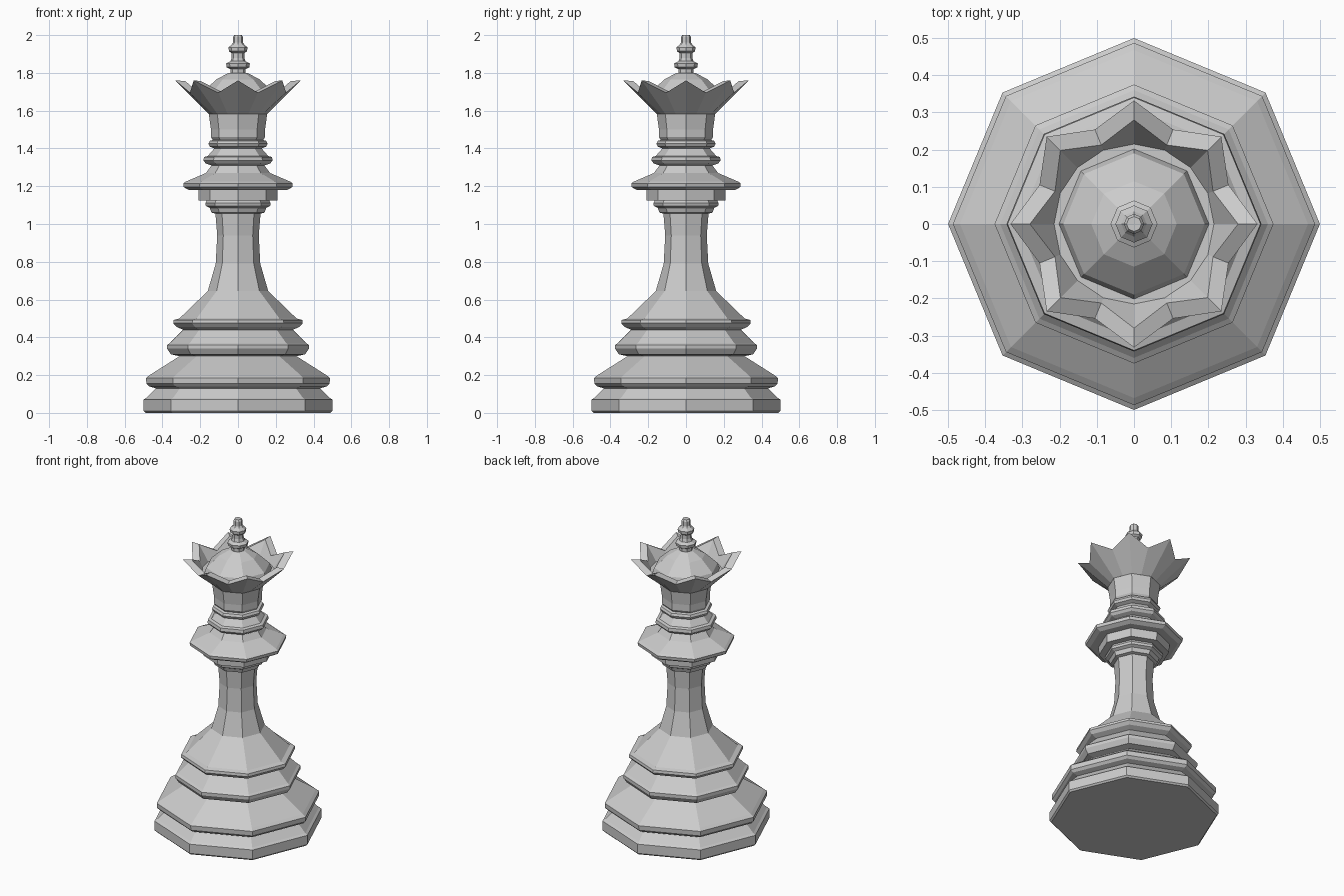
import bpy, bmesh
from math import cos, sin, pi


def loft(name, rings, close=False):
    """Skin a list of equal-length rings of points into one flat-shaded object."""
    bm = bmesh.new()
    vs = [[bm.verts.new(p) for p in ring] for ring in rings]
    n = len(vs[0])
    for a, b in zip(vs, vs[1:]):
        for i in range(n):
            j = (i + 1) % n
            bm.faces.new((a[i], a[j], b[j], b[i]))
    bm.faces.new(vs[0][::-1])
    bm.faces.new(vs[-1])
    bmesh.ops.recalc_face_normals(bm, faces=bm.faces[:])
    me = bpy.data.meshes.new(name)
    bm.to_mesh(me)
    bm.free()
    ob = bpy.data.objects.new(name, me)
    bpy.context.collection.objects.link(ob)
    return ob


def octagon(r, z):
    return [(r * cos(i * pi / 4), r * sin(i * pi / 4), z) for i in range(8)]


def star(rt, zt, rv, zv):
    """16-point ring alternating between points and valleys."""
    out = []
    for i in range(16):
        r, z = (rv, zv) if i % 2 else (rt, zt)
        out.append((r * cos(i * pi / 8), r * sin(i * pi / 8), z))
    return out


def turned(name, profile):
    return loft(name, [octagon(r, z) for r, z in profile])


# Stepped foot
turned("foot", [(.49, 0), (.5, .01), (.5, .07), (.485, .08), (.435, .13),
                (.47, .14), (.485, .155), (.487, .185), (.468, .2), (.31, .3),
                (.355, .31), (.375, .34), (.375, .36), (.36, .37), (.29, .44),
                (.325, .455), (.343, .475), (.34, .492), (.31, .5),
                (.16, .645)])
# Flared stem
turned("stem", [(.16, .645), (.118, .79), (.11, .94), (.12, 1.06)])
# Collar stack
turned("collar", [(.12, 1.055), (.14, 1.06), (.15, 1.085), (.17, 1.095),
                  (.173, 1.11), (.165, 1.125), (.208, 1.125), (.21, 1.18),
                  (.26, 1.18), (.287, 1.195), (.29, 1.215), (.275, 1.225),
                  (.17, 1.27), (.14, 1.31), (.17, 1.32), (.183, 1.335),
                  (.18, 1.355), (.16, 1.36), (.125, 1.4), (.15, 1.41),
                  (.157, 1.425), (.15, 1.44), (.13, 1.445)])
# Neck
turned("neck", [(.13, 1.44), (.143, 1.46), (.143, 1.5), (.155, 1.585)])
# Eight-pointed crown with an open bowl
k = cos(pi / 8)
loft("crown", [star(.155, 1.583, .155 * k, 1.583),
               star(.332, 1.76, .275, 1.695),
               star(.28, 1.757, .23, 1.7),
               star(.215, 1.66, .215, 1.66)])
# Dome inside the bowl
turned("dome", [(.205, 1.65), (.19, 1.695), (.115, 1.765), (.05, 1.80)])
# Finial
turned("finial", [(.04, 1.79), (.04, 1.82), (.06, 1.83), (.063, 1.85),
                  (.04, 1.862), (.034, 1.88), (.034, 1.905), (.048, 1.915),
                  (.05, 1.935), (.034, 1.95), (.027, 1.96), (.027, 1.99),
                  (.02, 2.0)])
